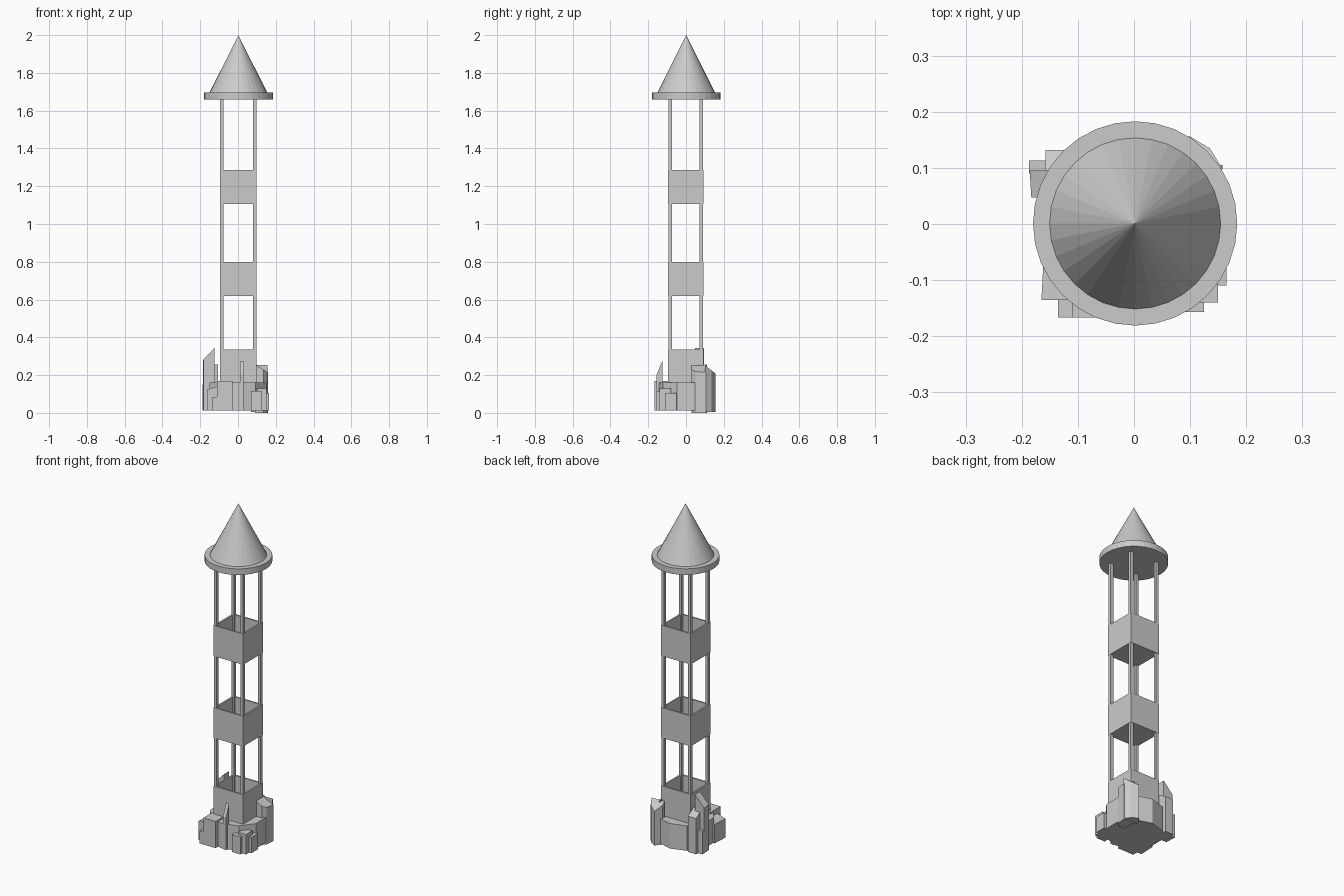
import bpy, bmesh, math

if "Cube" in bpy.data.objects:
    bpy.data.objects.remove(bpy.data.objects["Cube"], do_unlink=True)

stone = bpy.data.materials.new("grey stone")
stone.use_nodes = True
GREY = (0.6, 0.6, 0.6, 1)
stone.diffuse_color = GREY
stone.node_tree.nodes["Principled BSDF"].inputs["Base Color"].default_value = GREY


def finish(name, bm):
    bmesh.ops.recalc_face_normals(bm, faces=bm.faces)
    mesh = bpy.data.meshes.new(name)
    bm.to_mesh(mesh)
    bm.free()
    mesh.materials.append(stone)
    ob = bpy.data.objects.new(name, mesh)
    bpy.context.collection.objects.link(ob)
    return ob


def prism(name, outline, z0, z1, slope=(0, 0)):
    """Extrude an outline; the top tilts by slope about the outline's middle."""
    bm = bmesh.new()
    cx = sum(p[0] for p in outline) / len(outline)
    cy = sum(p[1] for p in outline) / len(outline)
    low = [bm.verts.new((x, y, z0)) for x, y in outline]
    top = [bm.verts.new((x, y, z1 + slope[0] * (x - cx) + slope[1] * (y - cy)))
           for x, y in outline]
    bm.faces.new(low)
    bm.faces.new(top)
    n = len(outline)
    for i in range(n):
        j = (i + 1) % n
        bm.faces.new((low[i], low[j], top[j], top[i]))
    return finish(name, bm)


def rect(x0, x1, y0, y1):
    return [(x0, y0), (x1, y0), (x1, y1), (x0, y1)]


def cone(name, r0, r1, z0, z1, sides=32):
    bm = bmesh.new()
    bmesh.ops.create_cone(bm, cap_ends=True, segments=sides, radius1=r0,
                          radius2=r1, depth=z1 - z0)
    bmesh.ops.translate(bm, verts=bm.verts, vec=(0.002, 0.001, (z0 + z1) / 2))
    return finish(name, bm)


def open_box(name, z0, z1, wall=0.014, floor=0.012):
    """Square tray: outer shell with its top inset and sunk to the floor."""
    bm = bmesh.new()
    bmesh.ops.create_cube(bm, size=1)
    for v in bm.verts:
        v.co = (v.co.x * 0.194 + 0.002, v.co.y * 0.186 - 0.001,
                z1 if v.co.z > 0 else z0)
    top = max(bm.faces, key=lambda f: f.calc_center_median().z)
    bmesh.ops.inset_region(bm, faces=[top], thickness=wall)
    sunk = bmesh.ops.extrude_face_region(bm, geom=[top])["geom"]
    bmesh.ops.delete(bm, geom=[top], context="FACES_ONLY")
    for v in (g for g in sunk if isinstance(g, bmesh.types.BMVert)):
        v.co.z = z0 + floor
    return finish(name, bm)


# Roof
cone("roof_cone", 0.153, 0, 1.695, 2.0)
cone("roof_rim", 0.182, 0.182, 1.66, 1.696)

# Corner posts
for sx, side in ((-1, "right"), (1, "left")):
    for sy, end in ((-1, "front"), (1, "back")):
        x, y, h = 0.002 + sx * 0.087, -0.001 + sy * 0.082, 0.009
        prism(f"{end}_{side}_post", rect(x - h, x + h, y - h, y + h), 0.1, 1.665)

# Open boxes up the tower
for name, z0, z1 in (("base_box", 0.02, 0.335), ("middle_box", 0.62, 0.80),
                     ("upper_box", 1.105, 1.287)):
    open_box(name, z0, z1)

# Faceted plinth
plinth = [(0.158 * math.cos(math.tau * (i + 0.5) / 10),
           0.152 * math.sin(math.tau * (i + 0.5) / 10)) for i in range(10)]
prism("plinth", plinth, 0.012, 0.16)

# Rocks around the plinth
prism("front_right_rock", rect(-0.11, -0.03, -0.167, -0.07), 0.012, 0.17)
prism("front_right_ledge", rect(-0.135, -0.10, -0.167, -0.09), 0.012, 0.085)
prism("right_front_rock", [(-0.165, -0.135), (-0.09, -0.135), (-0.09, -0.04),
                           (-0.16, -0.04)], 0.012, 0.135, (0.3, 0))
prism("front_spike", rect(0.01, 0.03, -0.155, -0.125), 0.012, 0.24, (0, 2.4))
prism("front_left_rock", rect(0.07, 0.125, -0.157, -0.09), 0.012, 0.115)
prism("front_left_step", rect(0.10, 0.15, -0.14, -0.08), 0.012, 0.13)
prism("left_front_step", rect(0.11, 0.165, -0.11, -0.05), 0.012, 0.105)
prism("left_back_rock", [(0.09, 0.03), (0.135, 0.03), (0.152, 0.05),
                         (0.158, 0.105), (0.09, 0.11)], 0.0, 0.235, (-0.6, 0))
prism("back_left_rock", [(0.07, 0.10), (0.157, 0.10), (0.135, 0.135),
                         (0.098, 0.157), (0.07, 0.12)], 0.005, 0.235, (0, -0.8))
prism("right_back_shard", [(-0.183, 0.047), (-0.125, 0.047), (-0.125, 0.095),
                           (-0.186, 0.095)], 0.012, 0.312, (1.05, 0))
prism("right_back_ledge", rect(-0.187, -0.14, 0.09, 0.113), 0.012, 0.15)
prism("back_right_rock", rect(-0.158, -0.105, 0.08, 0.132), 0.012, 0.24, (0, -0.6))
